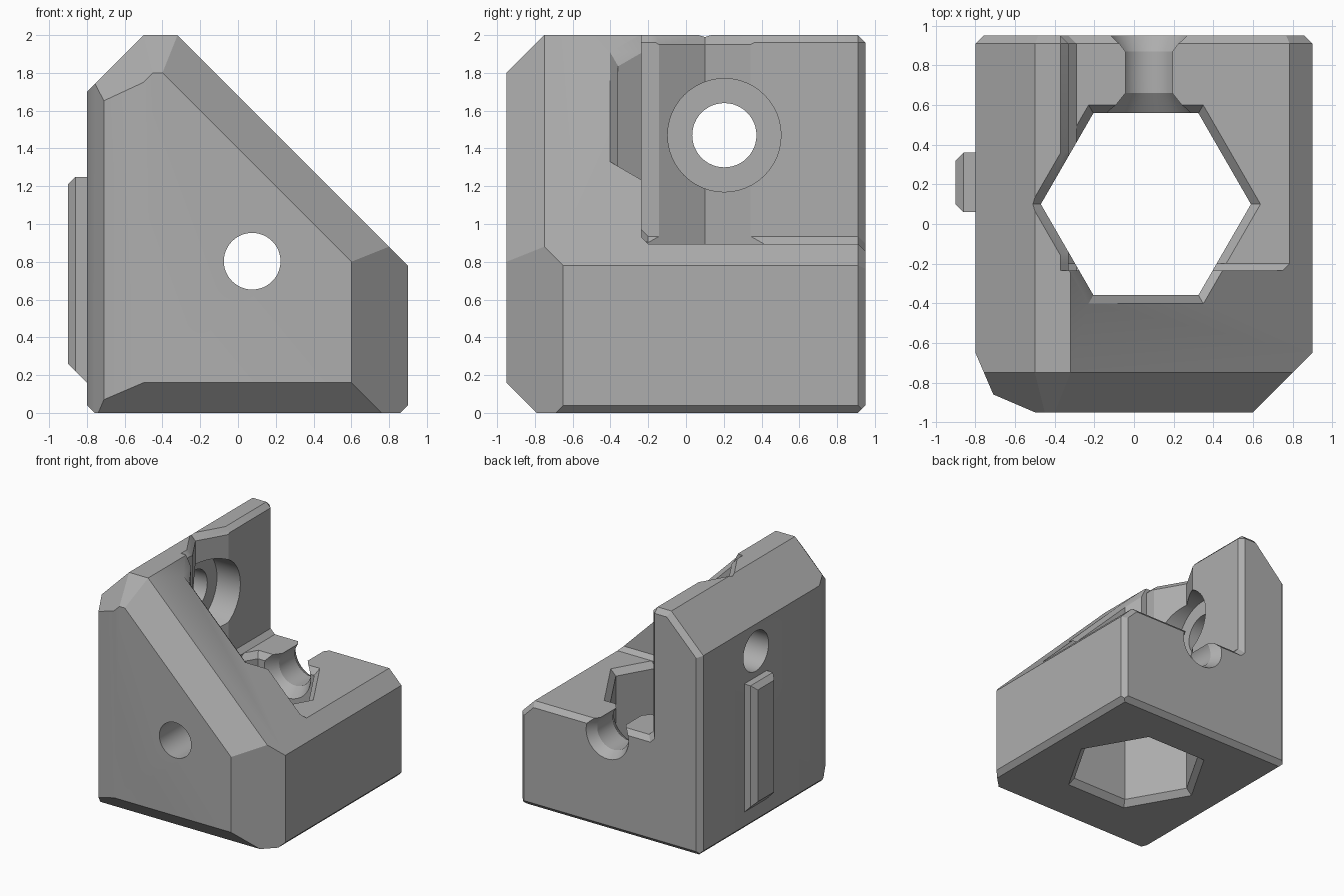
import bpy, bmesh, math
from mathutils import Vector

cube = bpy.data.objects.get("Cube")
if cube:
    bpy.data.objects.remove(cube, do_unlink=True)

grey = bpy.data.materials.new("plain grey")
grey.use_nodes = True
grey.diffuse_color = (0.42, 0.42, 0.42, 1)
grey.node_tree.nodes["Principled BSDF"].inputs["Base Color"].default_value = (0.42, 0.42, 0.42, 1)


def make_object(name, bm):
    bmesh.ops.recalc_face_normals(bm, faces=bm.faces[:])
    mesh = bpy.data.meshes.new(name)
    bm.to_mesh(mesh)
    bm.free()
    mesh.materials.append(grey)
    obj = bpy.data.objects.new(name, mesh)
    bpy.context.collection.objects.link(obj)
    return obj


def slice_off(bm, point, normal):
    """Remove everything beyond a plane and close the cut."""
    geom = bm.verts[:] + bm.edges[:] + bm.faces[:]
    bmesh.ops.bisect_plane(bm, geom=geom, dist=1e-5, plane_co=point,
                           plane_no=Vector(normal).normalized(), clear_outer=True)
    rim = [e for e in bm.edges if e.is_boundary]
    if rim:
        bmesh.ops.edgeloop_fill(bm, edges=rim)


def loft(rings):
    """Closed solid through rings with equal point counts."""
    bm = bmesh.new()
    loops = [[bm.verts.new(p) for p in ring] for ring in rings]
    count = len(loops[0])
    for a, b in zip(loops, loops[1:]):
        for i in range(count):
            j = (i + 1) % count
            bm.faces.new((a[i], a[j], b[j], b[i]))
    bm.faces.new(loops[0])
    bm.faces.new(loops[-1])
    return bm


def box(lo, hi):
    return loft([[(lo[0], lo[1], z), (hi[0], lo[1], z), (hi[0], hi[1], z), (lo[0], hi[1], z)]
                 for z in (lo[2], hi[2])])


def circle(radius, place, sides=48):
    angles = [2 * math.pi * i / sides for i in range(sides)]
    return [place(radius * math.cos(a), radius * math.sin(a)) for a in angles]


def cut(target, bm):
    cutter = make_object("cutter", bm)
    cutter.hide_render = True
    mod = target.modifiers.new("cut", "BOOLEAN")
    mod.operation, mod.solver, mod.object = "DIFFERENCE", "EXACT", cutter
    bpy.context.view_layer.objects.active = target
    bpy.ops.object.modifier_apply(modifier=mod.name)
    bpy.data.objects.remove(cutter, do_unlink=True)


# Bracket body: block trimmed by its slopes and chamfers
bm = box((-0.8, -0.95, 0), (0.9, 0.95, 2))
trims = [
    ((-0.32, 0, 2), (1, 0, 1)), ((-0.5, 0, 2), (-1, 0, 1)),            # main slopes
    ((0.6, -0.95, 0), (1, -1, 0)),                                     # front right corner
    ((-0.8, -0.65, 0), (-0.21, -0.09, 0)), ((-0.5, -0.95, 0), (-0.09, -0.21, 0)),
    ((0, -0.95, 1.8), (0, -1, 1)), ((0, -0.95, 0.16), (0, -1, -1)),    # front edges
    ((0.6, -0.95, 0.8), (1, -1.4, 1)), ((-0.5, -0.75, 2), (-1, -1.25, 1)),
    ((0.86, 0, 0), (1, 0, -1)), ((-0.76, 0, 0), (-1, 0, -1)),          # small bottom edges
    ((0, 0.91, 0), (0, 1, -1)), ((0, 0.91, 2), (0, 1, 1)),             # small back edges
    ((0.86, 0.95, 0), (1, 1, 0)), ((-0.76, 0.95, 0), (-1, 1, 0)),
    ((-0.32, 0.91, 2), (1, 1.414, 1)), ((-0.5, 0.91, 2), (-1, 1.414, 1)),
]
for point, normal in trims:
    slice_off(bm, point, normal)
body = make_object("bracket_body", bm)


# Open pocket with chamfered floor, wall top and back edge
def pocket_ring(y, wall, floor):
    return [Vector((x, y, z)) for x, z in (
        (wall - 0.24, 2.2), (wall, 1.96), (wall, floor + 0.04),
        (wall + 0.04, floor), (1.3, floor), (1.3, 2.2))]


cut(body, loft([pocket_ring(-0.235, -0.33, 0.93), pocket_ring(-0.2, -0.33, 0.895),
                pocket_ring(0.91, -0.33, 0.895), pocket_ring(1.01, -0.43, 0.795)]))


# Hexagonal shaft with flared openings
def hexagon(radius, height):
    return circle(radius, lambda x, y: Vector((x + 0.06, y + 0.1, height(x + 0.06))), 6)


def hex_flare(z0, z1, r0, r1, lean=0):
    return loft([hexagon(r0, lambda x: z0 - lean * x), hexagon(r1, lambda x: z1 - lean * x)])


cut(body, hex_flare(-0.2, 2.3, 0.53, 0.53))
cut(body, hex_flare(-0.05, 0.05, 0.63, 0.53))
cut(body, hex_flare(1.63, 1.73, 0.53, 0.63, 1))
cut(body, hex_flare(1.95, 2.05, 0.53, 0.63))
floor_flare = hex_flare(0.845, 0.897, 0.53, 0.58)
slice_off(floor_flare, (-0.29, 0, 0), (-1, 0, 0))
slice_off(floor_flare, (0, -0.2, 0), (0, -1, 0))
cut(body, floor_flare)


# Front to back bore, flared at its rear channel
def bore_ring(y, radius):
    return circle(radius, lambda a, b: Vector((0.075 + a, y, 0.803 + b)))


cut(body, loft([bore_ring(-1.1, 0.15), bore_ring(1.1, 0.15)]))
cut(body, loft([bore_ring(0.54, 0.23), bore_ring(0.66, 0.15),
                bore_ring(0.87, 0.15), bore_ring(1.0, 0.23)]))


# Side screw hole with counterbore
def screw_ring(x, radius):
    return circle(radius, lambda a, b: Vector((x, 0.203 + a, 1.47 + b)))


cut(body, loft([screw_ring(-1, 0.17), screw_ring(-0.55, 0.17),
                screw_ring(-0.55, 0.3), screw_ring(0.1, 0.3)]))

# Raised locating rail on the side
bm = box((-0.9, 0.06, 0.16), (-0.78, 0.36, 1.25))
for point, normal in [((-0.86, 0.06, 0), (-1, -1, 0)), ((-0.86, 0.36, 0), (-1, 1, 0)),
                      ((-0.86, 0, 1.25), (-1, 0, 1)), ((-0.8, 0, 0.16), (-1, 0, -1))]:
    slice_off(bm, point, normal)
rail = make_object("side_rail", bm)

for obj in (body, rail):
    bpy.ops.object.select_all(action="DESELECT")
    obj.select_set(True)
    bpy.context.view_layer.objects.active = obj
    bpy.ops.object.shade_smooth_by_angle(angle=math.radians(25))
